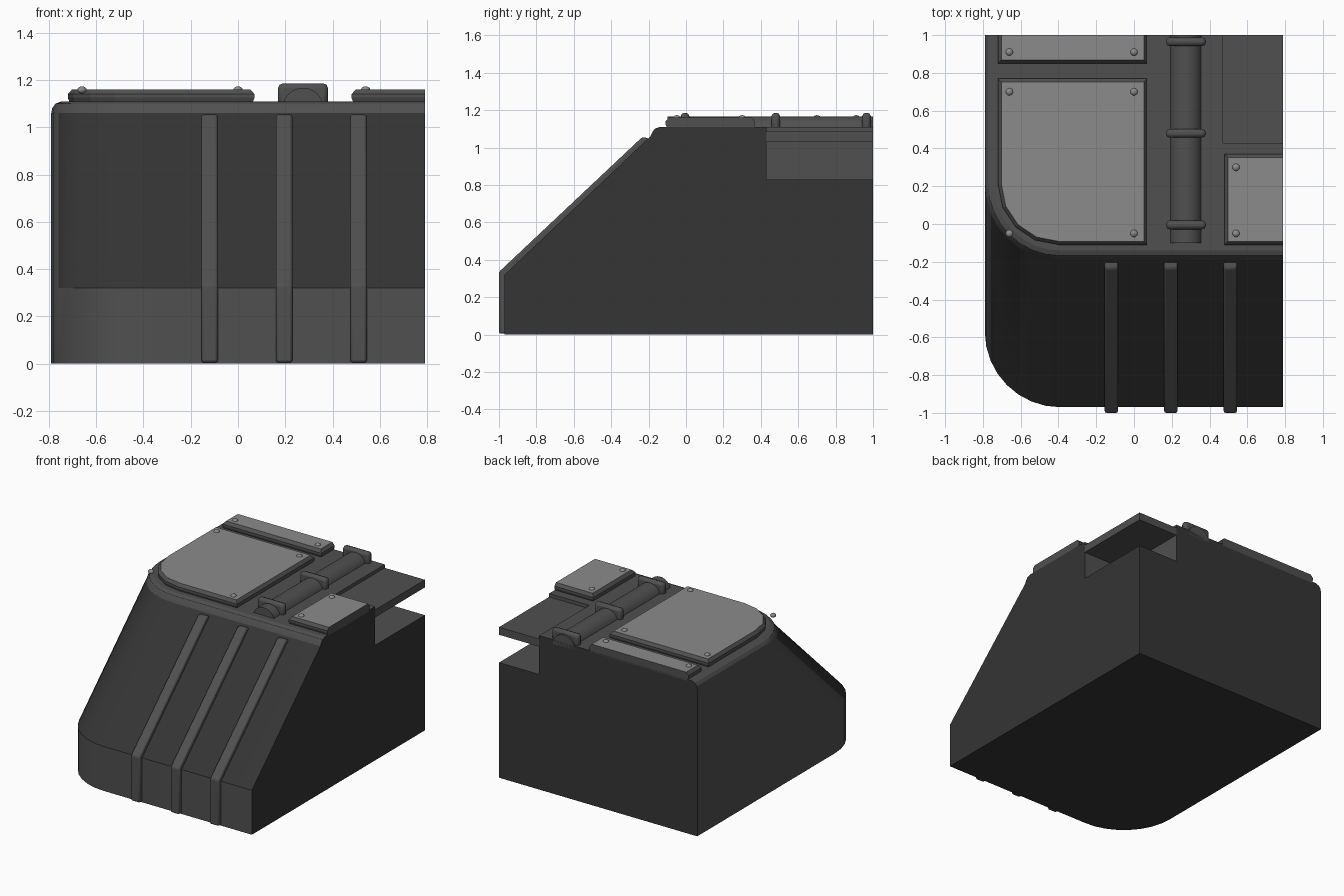
import bpy, bmesh, math
from mathutils import Vector

if "Cube" in bpy.data.objects:
    bpy.data.objects.remove(bpy.data.objects["Cube"])

RIGHT, BACK, DECK = 0.79, 1.0, 1.11


def material(name, value):
    m = bpy.data.materials.new(name)
    m.use_nodes = True
    colour = (value, value, value, 1)
    m.diffuse_color = colour
    bsdf = next(n for n in m.node_tree.nodes if n.type == 'BSDF_PRINCIPLED')
    bsdf.inputs["Base Color"].default_value = colour
    bsdf.inputs["Roughness"].default_value = 0.7
    return m


grey = material("mid grey", 0.08)
dark = material("dark grey", 0.035)
pale = material("pale grey", 0.26)


def finish(bm, name, mats, bevel=0, segments=2, smooth=True):
    bmesh.ops.recalc_face_normals(bm, faces=bm.faces)
    me = bpy.data.meshes.new(name)
    bm.to_mesh(me)
    bm.free()
    ob = bpy.data.objects.new(name, me)
    bpy.context.collection.objects.link(ob)
    for m in mats:
        me.materials.append(m)
    if bevel:
        mod = ob.modifiers.new("soft edges", 'BEVEL')
        mod.width, mod.segments = bevel, segments
    if smooth:
        bpy.ops.object.select_all(action='DESELECT')
        ob.select_set(True)
        bpy.context.view_layer.objects.active = ob
        bpy.ops.object.shade_smooth_by_angle(angle=math.radians(30))
    return ob


def outline(x0, x1, y0, y1, radius, z, inset=0, steps=8):
    """Rectangle with a rounded front corner; cut edges stay flush."""
    if x1 < RIGHT:
        x1 -= inset
    if y1 < BACK:
        y1 -= inset
    x0, y0, radius = x0 + inset, y0 + inset, max(radius - inset, 0)
    pts = [(x1, y0, z), (x1, y1, z), (x0, y1, z)]
    if radius == 0:
        return pts + [(x0, y0, z)]
    for i in range(steps + 1):
        a = math.pi / 2 * i / steps
        pts.append((x0 + radius * (1 - math.cos(a)),
                    y0 + radius * (1 - math.sin(a)), z))
    return pts


def loft(rings):
    bm = bmesh.new()
    loops = [[bm.verts.new(p) for p in ring] for ring in rings]
    for a, b in zip(loops, loops[1:]):
        for i in range(len(a)):
            j = (i + 1) % len(a)
            bm.faces.new((a[i], a[j], b[j], b[i]))
    bm.faces.new(loops[0][::-1])
    bm.faces.new(loops[-1])
    return bm


def box(name, x0, x1, y0, y1, z0, z1, mat, bevel=0):
    bm = loft([outline(x0, x1, y0, y1, 0, z) for z in (z0, z1)])
    return finish(bm, name, [mat], bevel, smooth=bevel > 0)


# Hull: upright skirt, raked front, rounded rim
levels = [(0, -0.97, 0), (0.32, -0.97, 0), (1.06, -0.19, 0), (1.08, -0.185, 0.004),
          (1.1, -0.185, 0.018), (DECK, -0.185, 0.045)]
hull = finish(loft([outline(-0.79, RIGHT, y, BACK, 0.4, z, inset)
                    for z, y, inset in levels]), "hull", [grey, dark], smooth=False)

# Open bay cut from the back corner
cutter = box("bay_cutter", 0.47, 1.2, 0.43, 1.4, 0.83, 1.4, grey)
cutter.hide_render = True
mod = hull.modifiers.new("bay", 'BOOLEAN')
mod.operation, mod.object, mod.solver = 'DIFFERENCE', cutter, 'EXACT'
bpy.context.view_layer.objects.active = hull
bpy.ops.object.modifier_apply(modifier=mod.name)
bpy.data.objects.remove(cutter)

# Dark raked front, cut sides and underside
for f in hull.data.polygons:
    n, c = f.normal, f.center
    raked = n.z > 0.36 and n.y < -0.1 and c.z < 1.06
    cut = (n.x > 0.9 and c.x > 0.78) or (n.y > 0.9 and c.y > 0.98)
    f.material_index = 1 if raked or cut or n.z < -0.9 else 0
bpy.ops.object.select_all(action='DESELECT')
hull.select_set(True)
bpy.ops.object.shade_smooth_by_angle(angle=math.radians(20))


# Deck plates with pale tops
def deck_plate(name, x0, x1, y0, y1, radius=0):
    rings = [outline(x0, x1, y0, y1, radius, z, i, 4)
             for z, i in ((1.1, 0.01), (1.125, 0), (1.14, 0), (1.16, 0.018))]
    bm = loft(rings)
    for f in bm.faces:
        f.material_index = 1 if f.calc_center_median().z > 1.155 else 0
    finish(bm, name, [grey, pale], smooth=False)


deck_plate("large_deck_plate", -0.72, 0.07, -0.11, 0.77, 0.32)
deck_plate("rear_deck_plate", -0.72, 0.07, 0.85, BACK)
deck_plate("small_deck_plate", 0.48, RIGHT, -0.11, 0.37)

# Rivets
for i, (x, y) in enumerate([(-0.66, 0.7), (0, 0.7), (0, -0.05), (-0.66, -0.05),
                            (-0.66, 0.91), (0, 0.91), (0.54, 0.3), (0.54, -0.05)]):
    bm = bmesh.new()
    bmesh.ops.create_uvsphere(bm, u_segments=12, v_segments=8, radius=0.02)
    bmesh.ops.scale(bm, vec=(1, 1, 0.75), verts=bm.verts)
    bmesh.ops.translate(bm, vec=(x, y, 1.158), verts=bm.verts)
    finish(bm, f"rivet_{i + 1}", [pale])

# Hatch over the bay
box("bay_hatch", 0.47, RIGHT, 0.43, BACK, 1.03, 1.085, grey)

# Pipe half sunk in the deck, with clamps
bm = bmesh.new()
ring = [(0.275 + 0.087 * math.cos(a), 1.08 + 0.087 * math.sin(a))
        for a in (math.pi * k / 12 for k in range(13))]
finish(loft([[(x, y, z) for x, z in ring] for y in (-0.1, BACK)]), "pipe", [grey])
for i, y in enumerate((-0.005, 0.48, 0.965)):
    box(f"pipe_clamp_{i + 1}", 0.17, 0.38, y - 0.023, y + 0.023, 1.09, 1.185, grey, 0.018)

# Ribs following the front
rib = [(-1, 0.005), (-1, 0.335), (-0.235, 1.055), (-0.2, 1.05), (-0.2, 1.0),
       (-0.93, 0.3), (-0.93, 0.005)]
for i, x in enumerate((-0.12, 0.195, 0.51)):
    bm = loft([[(x + s * 0.035, y, z) for y, z in rib] for s in (-1, 1)])
    finish(bm, f"front_rib_{i + 1}", [grey], 0.01)
